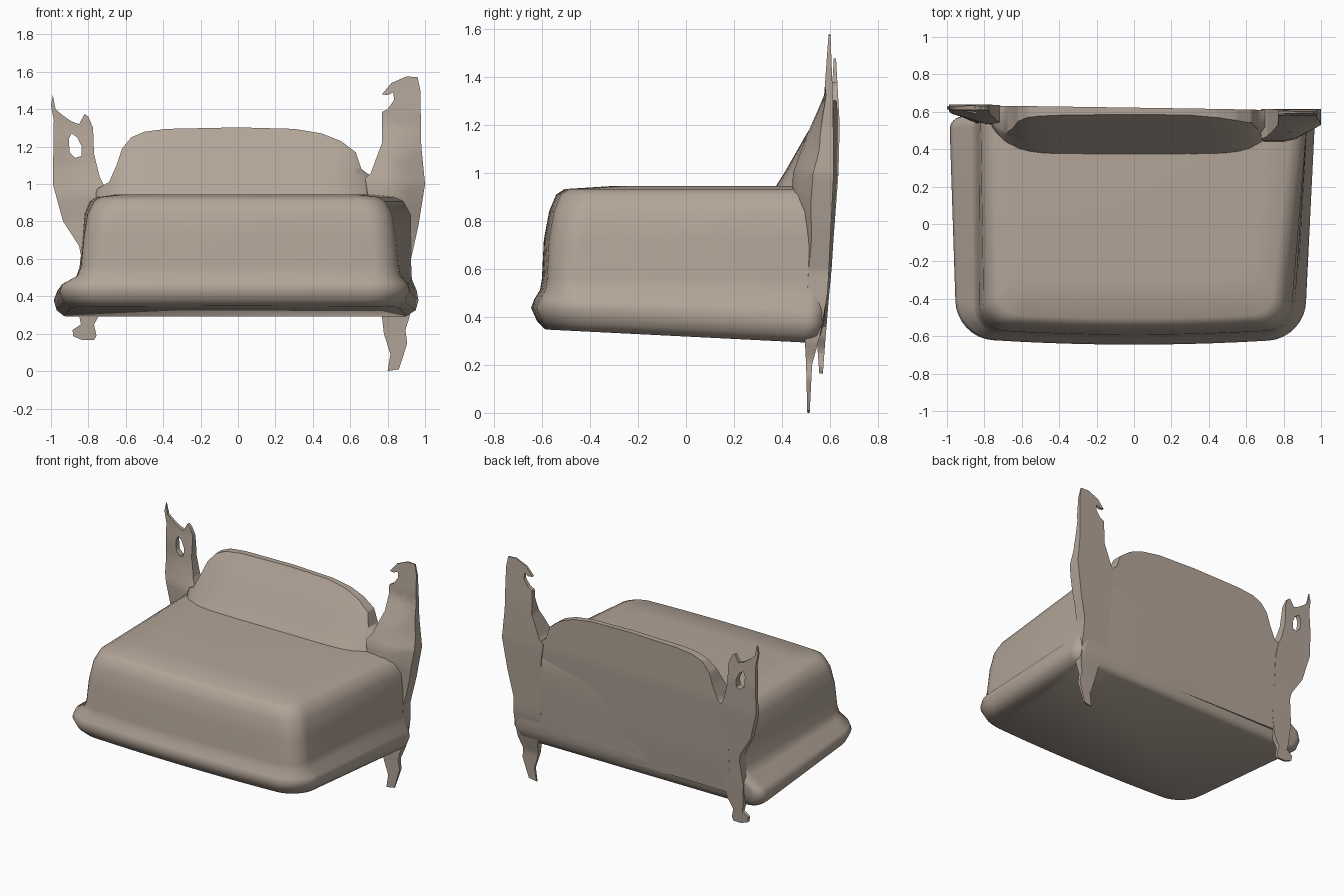
import bpy, bmesh, math

mat = bpy.data.materials.new("warm taupe")
mat.diffuse_color = (0.45, 0.375, 0.315, 1)


def finish(bm, name, angle=50):
    bmesh.ops.recalc_face_normals(bm, faces=bm.faces)
    me = bpy.data.meshes.new(name)
    bm.to_mesh(me)
    bm.free()
    ob = bpy.data.objects.new(name, me)
    bpy.context.collection.objects.link(ob)
    me.materials.append(mat)
    bpy.ops.object.select_all(action='DESELECT')
    ob.select_set(True)
    bpy.context.view_layer.objects.active = ob
    bpy.ops.object.shade_smooth_by_angle(angle=math.radians(angle))
    return ob


def lerp_table(table, t):
    """Piecewise linear lookup in a list of (t, value)."""
    if t <= table[0][0]:
        return table[0][1]
    for (a, va), (b, vb) in zip(table, table[1:]):
        if t <= b:
            return va + (vb - va) * (t - a) / (b - a)
    return table[-1][1]


def slab(name, loops, front, back):
    """Fill x/z outlines (later loops are holes), then give depth by functions of x, z."""
    bm = bmesh.new()
    for loop in loops:
        vs = [bm.verts.new((x, 0, z)) for x, z in loop]
        for i, v in enumerate(vs):
            bm.edges.new((v, vs[(i + 1) % len(vs)]))
    bmesh.ops.triangle_fill(bm, use_beauty=True, use_dissolve=False,
                            edges=bm.edges[:], normal=(0, -1, 0))

    def cut(co, no):
        bmesh.ops.bisect_plane(bm, geom=bm.verts[:] + bm.edges[:] + bm.faces[:],
                               dist=1e-5, plane_co=co, plane_no=no)
    for i in range(1, 40):
        cut((0, 0, i * 0.04 + 0.003), (0, 0, 1))
    for i in range(-16, 17):
        cut((i * 0.0617 + 0.001, 0, 0), (1, 0, 0))
    sheet = bm.verts[:]
    res = bmesh.ops.extrude_face_region(bm, geom=bm.faces[:], use_keep_orig=True)
    for v in res["geom"]:
        if isinstance(v, bmesh.types.BMVert):
            v.co.y = back(v.co.x, v.co.z)
    for v in sheet:
        v.co.y = front(v.co.x, v.co.z)
    return finish(bm, name)


# Covered mattress: z, left x front/back, right x front/back, front y, back y, corner radius
rings = [
    (0.318, -0.89, -0.93, 0.86, 0.90, -0.585, 0.54, 0.17),
    (0.350, -0.93, -0.97, 0.89, 0.95, -0.620, 0.56, 0.19),
    (0.405, -0.955, -0.985, 0.92, 0.965, -0.645, 0.575, 0.20),
    (0.450, -0.94, -0.965, 0.91, 0.955, -0.632, 0.58, 0.19),
    (0.500, -0.86, -0.87, 0.87, 0.93, -0.608, 0.585, 0.14),
    (0.560, -0.84, -0.845, 0.86, 0.925, -0.600, 0.59, 0.13),
    (0.720, -0.825, -0.83, 0.845, 0.925, -0.592, 0.60, 0.13),
    (0.840, -0.805, -0.82, 0.825, 0.925, -0.570, 0.605, 0.13),
    (0.910, -0.77, -0.79, 0.785, 0.89, -0.540, 0.605, 0.12),
    (0.932, -0.73, -0.75, 0.745, 0.84, -0.505, 0.605, 0.12),
    (0.945, -0.62, -0.65, 0.64, 0.72, -0.300, 0.60, 0.10),
]
SEG, SIDE = 8, 10
bm = bmesh.new()
loops = []
for z, lf, lb, rf, rb, yf, yb, r in rings:
    rbk = 0.07
    corners = [(lf, yf, r, 180), (rf, yf, r, 270), (rb, yb, rbk, 0), (lb, yb, rbk, 90)]
    pts = []
    for cx, cy, rad, a0 in corners:
        sx = 1 if cx > 0 else -1
        sy = 1 if cy > 0 else -1
        arc = []
        for k in range(SEG + 1):
            a = math.radians(a0 + 90 * k / SEG)
            arc.append((cx - sx * rad + rad * math.cos(a), cy - sy * rad + rad * math.sin(a)))
        if a0 == 270:  # extra points along the front edge
            p, q = pts[-1], arc[0]
            pts += [(p[0] + (q[0] - p[0]) * i / SIDE, p[1]) for i in range(1, SIDE)]
        pts += arc
    tilt = 0.03 * max(0, min(1, (0.56 - z) / 0.15))
    loop = []
    for x, y in pts:
        if y < 0:  # front bows gently toward its middle
            y += 0.03 * (x / 0.85) ** 2 * min(1, -y / 0.5)
        loop.append(bm.verts.new((x, y, z - tilt * y / 0.6)))
    loops.append(loop)
for a, b in zip(loops, loops[1:]):
    n = len(a)
    for i in range(n):
        j = (i + 1) % n
        bm.faces.new((a[i], a[j], b[j], b[i]))
bm.faces.new(loops[0][::-1])
bm.faces.new(loops[-1])
finish(bm, "covered_mattress", 60)

# Arched headboard with a sloping front, its back panel reaching down to the base
head_outline = [(-0.76, 0.36), (-0.76, 0.97), (-0.69, 1.01), (-0.65, 1.10), (-0.62, 1.19),
                (-0.57, 1.25), (-0.50, 1.28), (-0.38, 1.295), (0, 1.303), (0.3, 1.295),
                (0.45, 1.27), (0.55, 1.23), (0.63, 1.17), (0.66, 1.08), (0.70, 1.05),
                (0.80, 1.03), (0.80, 0.36)]
head_front = [(0.36, 0.50), (0.6, 0.45), (0.86, 0.34), (0.93, 0.365), (1.0, 0.41),
              (1.15, 0.495), (1.30, 0.585)]
head_back = [(0.36, 0.572), (0.6, 0.595), (1.0, 0.62), (1.3, 0.622)]
slab("headboard", [head_outline],
     lambda x, z: min(0.60 - 0.015 * x, lerp_table(head_front, z) + 0.10 * abs(x / 0.72) ** 8)
     if z > 0.8 else 0.50,
     lambda x, z: lerp_table(head_back, z) - 0.015 * x)

# Right post with hooked top and tapered leg
right_outline = [(0.80, 0.0), (0.86, 0.01), (0.88, 0.07), (0.905, 0.15), (0.895, 0.22),
                 (0.92, 0.30), (0.93, 0.45), (0.925, 0.60), (0.965, 0.78), (1.0, 1.0),
                 (0.98, 1.20), (0.975, 1.50), (0.96, 1.572), (0.90, 1.575), (0.82, 1.54),
                 (0.77, 1.48), (0.80, 1.475), (0.83, 1.49), (0.835, 1.45), (0.80, 1.40),
                 (0.77, 1.385), (0.77, 1.22), (0.71, 1.06), (0.68, 1.03), (0.70, 0.90),
                 (0.72, 0.40), (0.77, 0.29), (0.78, 0.20), (0.815, 0.09)]
right_front = [(0, 0.505), (0.2, 0.50), (0.3, 0.495), (0.7, 0.48), (0.9, 0.44),
               (1.0, 0.445), (1.15, 0.50), (1.32, 0.575), (1.57, 0.593)]
right_back = [(0, 0.515), (0.2, 0.525), (0.33, 0.56), (0.5, 0.59), (1.0, 0.615),
              (1.3, 0.612), (1.57, 0.602)]
right_taper = [(0.3, 0), (0.6, 0.05), (0.9, 0.09), (1.1, 0.08), (1.35, 0.0)]
slab("right_post", [right_outline],
     lambda x, z: lerp_table(right_front, z)
     + lerp_table(right_taper, z) * max(0, (x - 0.84) / 0.16),
     lambda x, z: lerp_table(right_back, z))

# Left post with forked top, small opening and short foot
left_outline = [(-0.83, 0.165), (-0.77, 0.165), (-0.757, 0.19), (-0.77, 0.25), (-0.73, 0.32),
                (-0.70, 0.45), (-0.70, 0.90), (-0.72, 1.0), (-0.74, 1.04), (-0.77, 1.16),
                (-0.775, 1.30), (-0.80, 1.36), (-0.82, 1.375), (-0.85, 1.32), (-0.89, 1.335),
                (-0.94, 1.37), (-0.975, 1.40), (-0.99, 1.475), (-1.0, 1.42), (-0.985, 1.34),
                (-0.99, 1.0), (-0.935, 0.80), (-0.85, 0.67), (-0.84, 0.62), (-0.86, 0.45),
                (-0.85, 0.30), (-0.84, 0.25), (-0.885, 0.22), (-0.88, 0.185)]
opening = [(-0.90, 1.17), (-0.87, 1.14), (-0.838, 1.15), (-0.835, 1.20),
           (-0.86, 1.25), (-0.89, 1.27), (-0.905, 1.24)]
left_front = [(0.165, 0.555), (0.3, 0.545), (0.6, 0.53), (0.95, 0.53), (1.1, 0.575),
              (1.3, 0.605), (1.47, 0.615)]
left_back = [(0.165, 0.57), (0.3, 0.58), (0.6, 0.605), (1.0, 0.635), (1.2, 0.64),
             (1.47, 0.625)]
left_taper = [(0.5, 0), (0.8, 0.07), (1.0, 0.06), (1.25, 0.01), (1.4, 0)]
slab("left_post", [left_outline, opening],
     lambda x, z: lerp_table(left_front, z)
     + lerp_table(left_taper, z) * max(0, (-x - 0.78) / 0.21),
     lambda x, z: lerp_table(left_back, z))
